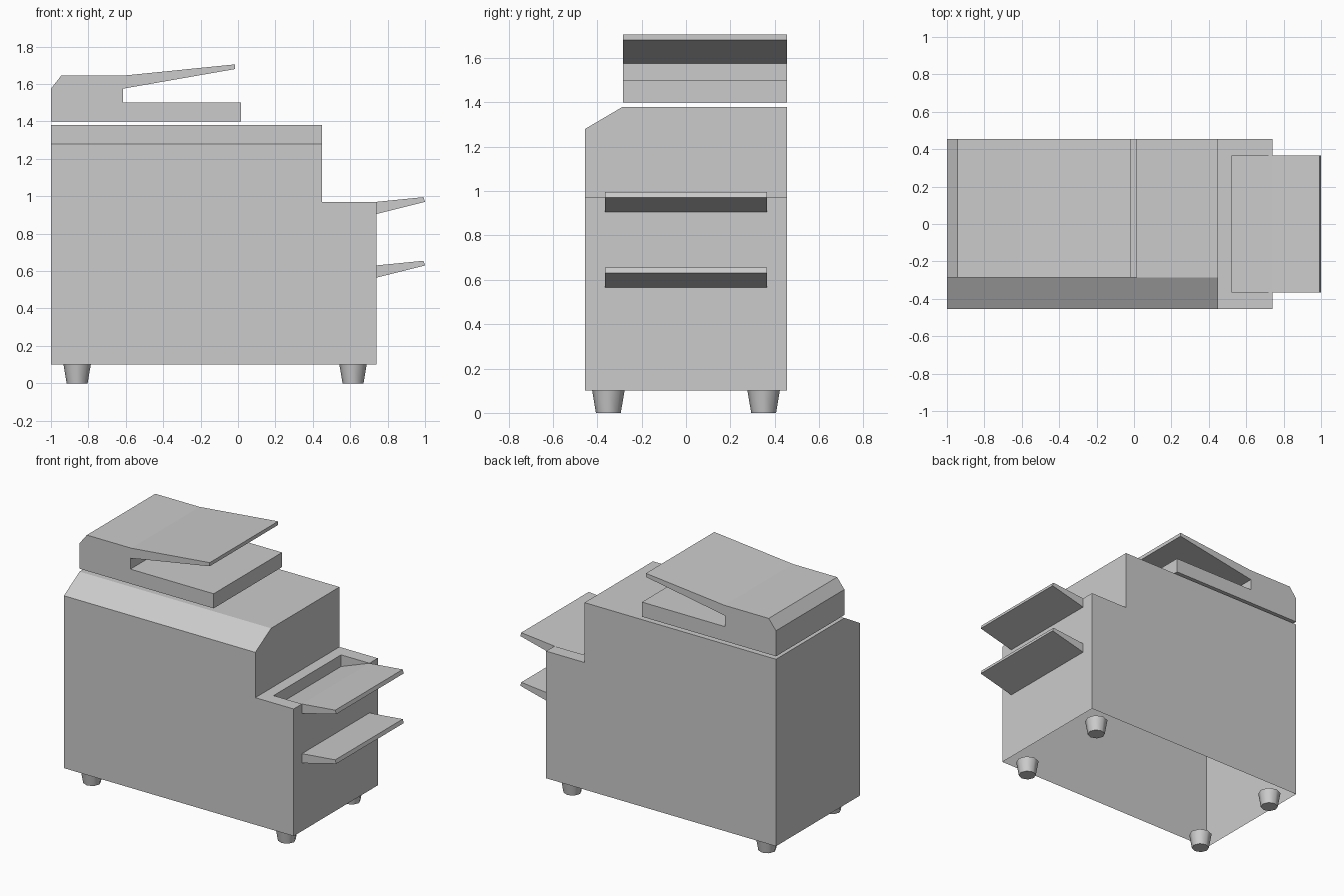
import bpy, bmesh
from mathutils import Vector

if "Cube" in bpy.data.objects:
    bpy.data.objects.remove(bpy.data.objects["Cube"])


def finish(bm, name):
    mesh = bpy.data.meshes.new(name)
    bm.to_mesh(mesh)
    bm.free()
    obj = bpy.data.objects.new(name, mesh)
    bpy.context.collection.objects.link(obj)
    return obj


def prism(profile, y0, y1):
    """Extrude an x-z profile (counterclockwise from the front) along y."""
    bm = bmesh.new()
    f = [bm.verts.new((x, y0, z)) for x, z in profile]
    b = [bm.verts.new((x, y1, z)) for x, z in profile]
    bm.faces.new(f)
    bm.faces.new(b[::-1])
    for i in range(len(f)):
        j = (i + 1) % len(f)
        bm.faces.new((f[i], b[i], b[j], f[j]))
    return bm


def add_face(bm, *pts):
    bm.faces.new([bm.verts.new(p) for p in pts])


W = 0.455          # half depth of the cabinet
T = 0.365          # half depth of the paper trays
DECK = 0.97        # height of the output deck

# Cabinet: stepped profile with a sloped control panel along the front
bm = prism([(-1, 0.1), (0.74, 0.1), (0.74, DECK), (0.45, DECK),
            (0.45, 1.38), (-1, 1.38)], -W, W)
cut = bmesh.ops.bisect_plane(
    bm, geom=bm.verts[:] + bm.edges[:] + bm.faces[:],
    plane_co=(0, -W, 1.28), plane_no=Vector((0, -0.10, 0.17)).normalized(),
    clear_outer=True)
bmesh.ops.holes_fill(bm, edges=[e for e in bm.edges if e.is_boundary])
bmesh.ops.recalc_face_normals(bm, faces=bm.faces[:])

# Open underside, and deck removed to make room for the recess
gone = [f for f in bm.faces if abs(f.normal.z) > 0.99
        and f.calc_center_median().z < 1.0]
bmesh.ops.delete(bm, geom=gone, context='FACES')

# Deck around the recess
xa, xb, zf = 0.525, 0.74, 0.89
for x0, x1, y0, y1 in ((0.45, xa, -W, W), (xa, xb, -W, -T), (xa, xb, T, W)):
    add_face(bm, (x0, y0, DECK), (x1, y0, DECK), (x1, y1, DECK), (x0, y1, DECK))

# Recess walls and sloping floor
add_face(bm, (xa, -T, zf), (xa, T, zf), (xa, T, DECK), (xa, -T, DECK))
add_face(bm, (xa, -T, zf), (xb, -T, DECK), (xb, T, DECK), (xa, T, zf))
add_face(bm, (xa, T, zf), (xb, T, DECK), (xa, T, DECK))
add_face(bm, (xa, -T, zf), (xa, -T, DECK), (xb, -T, DECK))
bmesh.ops.remove_doubles(bm, verts=bm.verts[:], dist=1e-5)
finish(bm, "cabinet")

# Document feeder lid with its sloping input tray
finish(prism([(-1, 1.4), (0.015, 1.4), (0.015, 1.5), (-0.615, 1.5),
              (-0.615, 1.575), (-0.015, 1.68), (-0.015, 1.705),
              (-0.61, 1.645), (-0.945, 1.645), (-1, 1.575)],
             -0.285, W), "document_feeder")

# Output trays on the right side
for name, z in (("upper_tray", DECK), ("lower_tray", 0.63)):
    finish(prism([(0.74, z - 0.065), (1.0, z), (0.992, z + 0.025), (0.74, z)],
                 -T, T), name)

# Tapered feet
for x, xn in ((-0.86, "left"), (0.615, "right")):
    for y, yn in ((-0.35, "front"), (0.35, "back")):
        bpy.ops.mesh.primitive_cone_add(vertices=8, radius1=0.056, radius2=0.073,
                                        depth=0.1, location=(x, y, 0.05))
        foot = bpy.context.object
        foot.name = f"{yn}_{xn}_foot"
        bpy.ops.object.shade_smooth_by_angle(angle=0.9)
